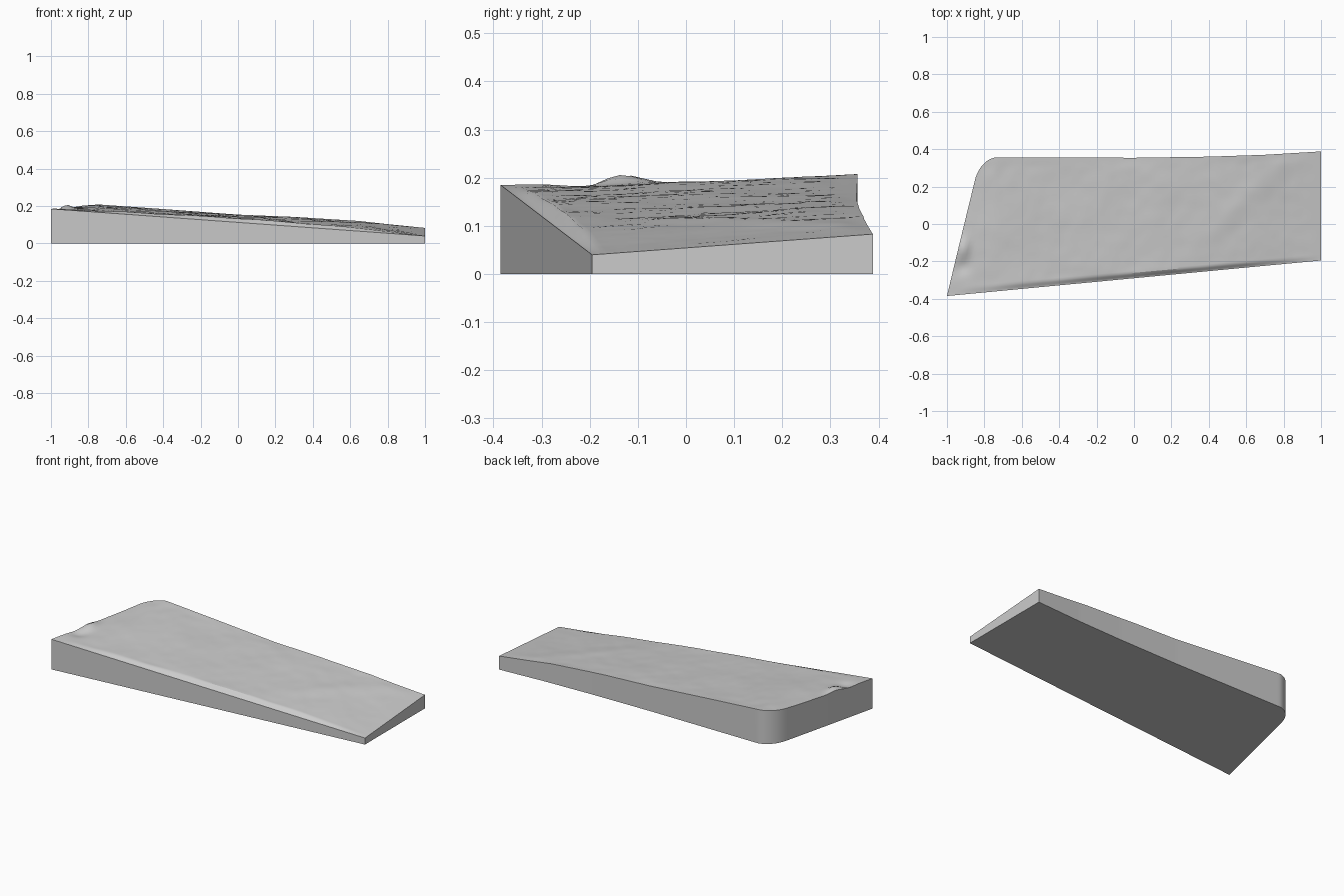
import bpy
import bmesh
import math
from mathutils import Vector, noise

cube = bpy.data.objects.get("Cube")
if cube:
    bpy.data.objects.remove(cube, do_unlink=True)

COLS, ROWS = 110, 44


def curve(points, x):
    """Piecewise-linear profile."""
    if x <= points[0][0]:
        return points[0][1]
    for (x0, y0), (x1, y1) in zip(points, points[1:]):
        if x <= x1:
            return y0 + (y1 - y0) * (x - x0) / (x1 - x0)
    return points[-1][1]


def smooth(t):
    t = min(max(t, 0), 1)
    return t * t * (3 - 2 * t)


def hump(dx, dy, rx, ry):
    return math.exp(-(dx / rx) ** 2 - (dy / ry) ** 2)


# Plan outline and height profiles along the slab
BACK_Y = [(-0.8, 0.357), (0, 0.354), (0.4, 0.36), (0.7, 0.37), (1, 0.388)]
BACK_Z = [(-1, 0.2), (-0.74, 0.208), (-0.4, 0.184), (0, 0.154),
          (0.3, 0.142), (0.65, 0.12), (0.8, 0.103), (1, 0.083)]
BANK = [(-0.95, 0), (-0.6, 0.012), (0.1, 0.022), (0.6, 0.016), (1, 0)]


def left_x(v):
    """Slanted left side ending in a rounded back corner."""
    x = -1 + 0.18 * v
    if v > 0.84:
        t = (v - 0.84) / 0.16
        x += 0.09 * (1 - math.sqrt(max(0, 1 - t * t)))
    return x


def terrain(u, v):
    x = left_x(v) + (1 - left_x(v)) * u
    front_y = -0.29 + 0.095 * x
    y = front_y + (curve(BACK_Y, x) - front_y) * v
    edge = 0.1125 - 0.0725 * x
    back = curve(BACK_Z, x)
    z = edge + (back - edge) * v
    # short bank behind the front edge
    z += curve(BANK, x) * smooth(v / 0.05) * (1 - v)
    # gentle unevenness, fading out at the rim
    fade = smooth(v / 0.1) * smooth((1 - v) / 0.1) * smooth((1 - u) / 0.06)
    z += fade * 0.004 * noise.noise(Vector((x * 5, y * 5, 0.3)))
    z += fade * 0.0015 * noise.noise(Vector((x * 16, y * 16, 2.3)))
    # diagonal swell on the low end, mound and hollow on the high end
    along, across = (x - 0.56) + (y - 0.1), (x - 0.56) - (y - 0.1)
    z += fade * 0.006 * hump(along, across, 0.4, 0.09)
    z += 0.02 * hump(x + 0.91, y + 0.13, 0.03, 0.05)
    z -= 0.012 * hump(x + 0.92, y + 0.23, 0.04, 0.04)
    return x, y, z


bm = bmesh.new()
grid = []
for j in range(ROWS + 1):
    v = (1 - math.cos(math.pi * j / ROWS)) / 2
    grid.append([bm.verts.new(terrain(i / COLS, v)) for i in range(COLS + 1)])
for low, high in zip(grid, grid[1:]):
    for i in range(COLS):
        bm.faces.new((low[i], low[i + 1], high[i + 1], high[i]))

# Vertical walls and flat underside
rim = (grid[0][:-1] + [row[-1] for row in grid[:-1]]
       + grid[-1][:0:-1] + [row[0] for row in grid[:0:-1]])
base = [bm.verts.new((p.co.x, p.co.y, 0)) for p in rim]
for k in range(len(rim)):
    n = (k + 1) % len(rim)
    bm.faces.new((rim[n], rim[k], base[k], base[n]))
bm.faces.new(base[::-1])
bmesh.ops.recalc_face_normals(bm, faces=bm.faces[:])

mesh = bpy.data.meshes.new("terrain_slab")
bm.to_mesh(mesh)
bm.free()
slab = bpy.data.objects.new("terrain_slab", mesh)
bpy.context.collection.objects.link(slab)

# Plain grey material
grey = bpy.data.materials.new("plain_grey")
grey.use_nodes = True
colour = (0.6, 0.6, 0.6, 1)
grey.diffuse_color = colour
grey.node_tree.nodes["Principled BSDF"].inputs["Base Color"].default_value = colour
mesh.materials.append(grey)

bpy.ops.object.select_all(action='DESELECT')
slab.select_set(True)
bpy.context.view_layer.objects.active = slab
bpy.ops.object.shade_smooth_by_angle(angle=math.radians(30))
